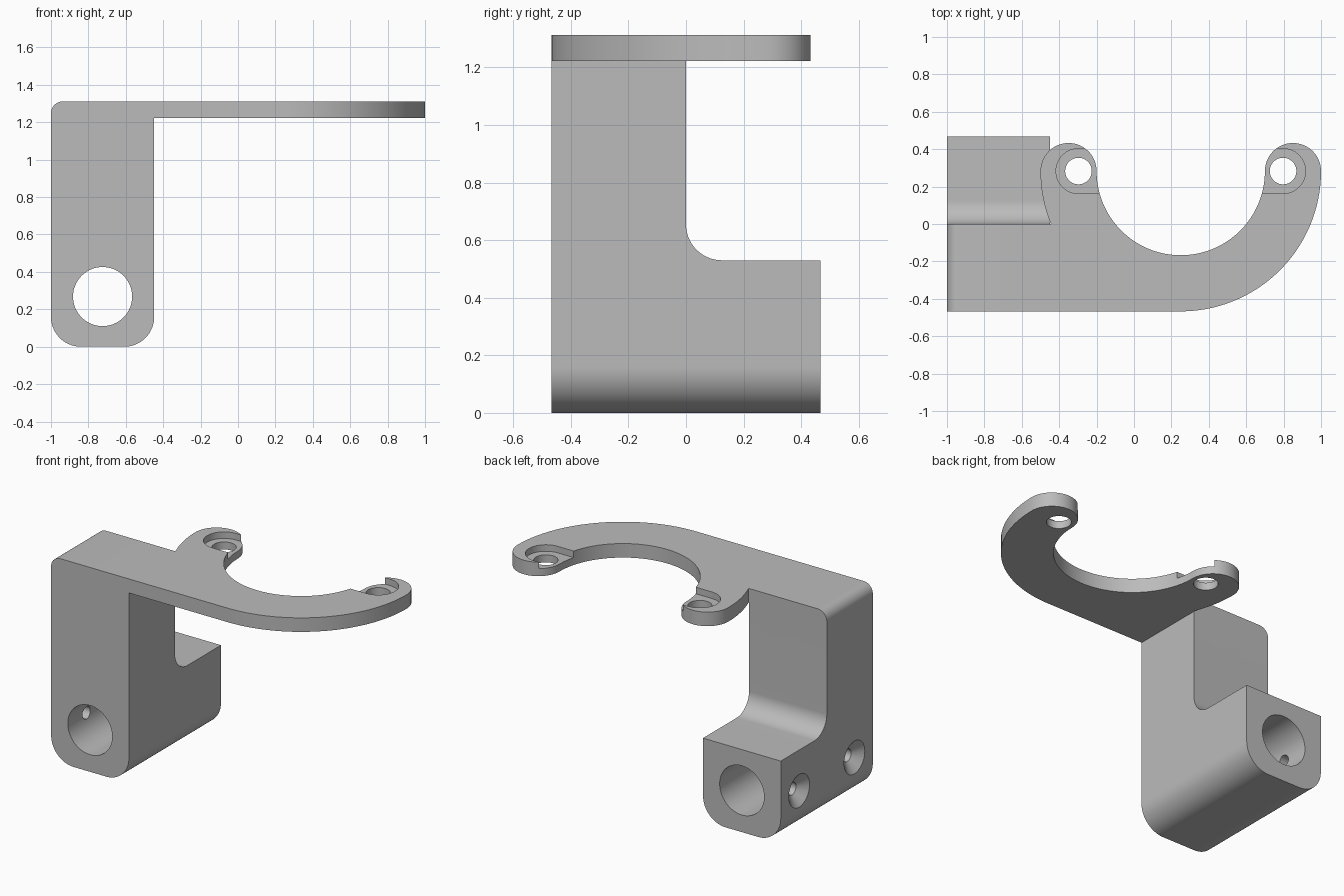
import bpy, bmesh
from math import cos, sin, pi, radians
from mathutils import Matrix

if "Cube" in bpy.data.objects:
    bpy.data.objects.remove(bpy.data.objects["Cube"], do_unlink=True)

grey = bpy.data.materials.new("neutral grey")
grey.use_nodes = True
grey.diffuse_color = (0.5, 0.5, 0.5, 1)
grey.node_tree.nodes["Principled BSDF"].inputs["Base Color"].default_value = (0.5, 0.5, 0.5, 1)

HALF = 0.467            # half depth of the block
TOP, UNDER = 1.312, 1.222
EYE_Y = 0.283           # shared centre line of ring and screw eyes
RING_X = 0.25


def arc(cx, cy, r, a0, a1, n=24):
    """Points on an arc, angles in degrees."""
    angles = [radians(a0 + (a1 - a0) * i / n) for i in range(n + 1)]
    return [(cx + r * cos(a), cy + r * sin(a)) for a in angles]


def circle(cx, cy, r, n=64):
    return arc(cx, cy, r, 0, 360, n)[:-1]


def finish(name, bm):
    bmesh.ops.recalc_face_normals(bm, faces=bm.faces)
    mesh = bpy.data.meshes.new(name)
    bm.to_mesh(mesh)
    bm.free()
    mesh.materials.append(grey)
    ob = bpy.data.objects.new(name, mesh)
    bpy.context.collection.objects.link(ob)
    return ob


def prism(name, points, axis, lo, hi):
    """Extrude a closed 2D outline along an axis from lo to hi."""
    place = {"x": lambda u, v: (lo, u, v),
             "y": lambda u, v: (u, lo, v),
             "z": lambda u, v: (u, v, lo)}[axis]
    shift = [(hi - lo) * (axis == a) for a in "xyz"]
    bm = bmesh.new()
    verts = []
    for i, p in enumerate(points):
        q = points[i - 1]
        if abs(p[0] - q[0]) + abs(p[1] - q[1]) > 1e-4:
            verts.append(bm.verts.new(place(*p)))
    face = bm.faces.new(verts)
    new = bmesh.ops.extrude_face_region(bm, geom=[face])["geom"]
    bmesh.ops.translate(bm, vec=shift, verts=[g for g in new if isinstance(g, bmesh.types.BMVert)])
    return finish(name, bm)


def combine(target, other, operation):
    mod = target.modifiers.new("combine", "BOOLEAN")
    mod.operation, mod.solver, mod.object = operation, "EXACT", other
    bpy.context.view_layer.update()
    bpy.context.view_layer.objects.active = target
    bpy.ops.object.modifier_apply(modifier=mod.name)
    bpy.data.objects.remove(other, do_unlink=True)


# Upright block with rounded lower corners and a softened top edge
L, R, r = -1.0, -0.448, 0.16
outline = (arc(L + r, r, r, 180, 270) + arc(R - r, r, r, 270, 360)
           + [(R, TOP)] + arc(L + 0.065, TOP - 0.065, 0.065, 90, 180, 16))
bracket = prism("bracket", outline, "y", -HALF, HALF)

# Filleted step at the rear
step = [(0, 2), *arc(0.125, 0.53 + 0.125, 0.125, 180, 270), (1, 0.53), (1, 2)]
combine(bracket, prism("step_cutter", step, "x", -1.2, 0), "DIFFERENCE")

# Hooked arm: straight front edge, outer sweep, two round eyes, inner opening
arm_outline = ([(-0.7, -HALF)]
               + arc(RING_X, EYE_Y, 0.75, -90, 0, 48)
               + arc(RING_X + 0.6, EYE_Y, 0.15, 0, 180, 32)
               + arc(RING_X, EYE_Y, 0.45, 360, 180, 64)
               + arc(RING_X - 0.6, EYE_Y, 0.15, 0, 180, 32)
               + arc(RING_X, EYE_Y, 0.75, 180, 202.17, 12)
               + [(-0.7, 0)])
arm = prism("arm", arm_outline, "z", UNDER, TOP)

# Screw eyes: through hole plus a shallow pocket open towards the ring
for side in (-1, 1):
    x = RING_X + side * 0.547
    combine(arm, prism("eye_cutter", circle(x, EYE_Y, 0.071, 48), "z", 1, 2), "DIFFERENCE")
    start = -90 if side > 0 else 90
    inner = x - side * 0.25
    pocket = (arc(x, EYE_Y, 0.12, start, start + 180, 32)
              + [(inner, EYE_Y + side * 0.12), (inner, EYE_Y - side * 0.12)])
    combine(arm, prism("pocket_cutter", pocket, "z", TOP - 0.042, 2), "DIFFERENCE")
combine(bracket, arm, "UNION")

# Bore along the foot
BORE_X, BORE_Z = -0.724, 0.268
combine(bracket, prism("bore_cutter", circle(BORE_X, BORE_Z, 0.158), "y", -1, 1), "DIFFERENCE")

# Countersunk set screw holes from the outer side into the bore
for y in (-0.28, 0.28):
    combine(bracket, prism("screw_cutter", circle(y, BORE_Z, 0.04, 32), "x", -1.1, BORE_X), "DIFFERENCE")
    cone = bmesh.new()
    bmesh.ops.create_cone(cone, cap_ends=True, segments=48, radius1=0.131, radius2=0.038, depth=0.072,
                          matrix=Matrix.Translation((-0.984, y, BORE_Z)) @ Matrix.Rotation(pi / 2, 4, "Y"))
    combine(bracket, finish("countersink_cutter", cone), "DIFFERENCE")

# Smooth the curved walls, keep corners crisp
bpy.ops.object.select_all(action="DESELECT")
bracket.select_set(True)
bpy.context.view_layer.objects.active = bracket
bpy.ops.object.shade_smooth_by_angle(angle=radians(25))
